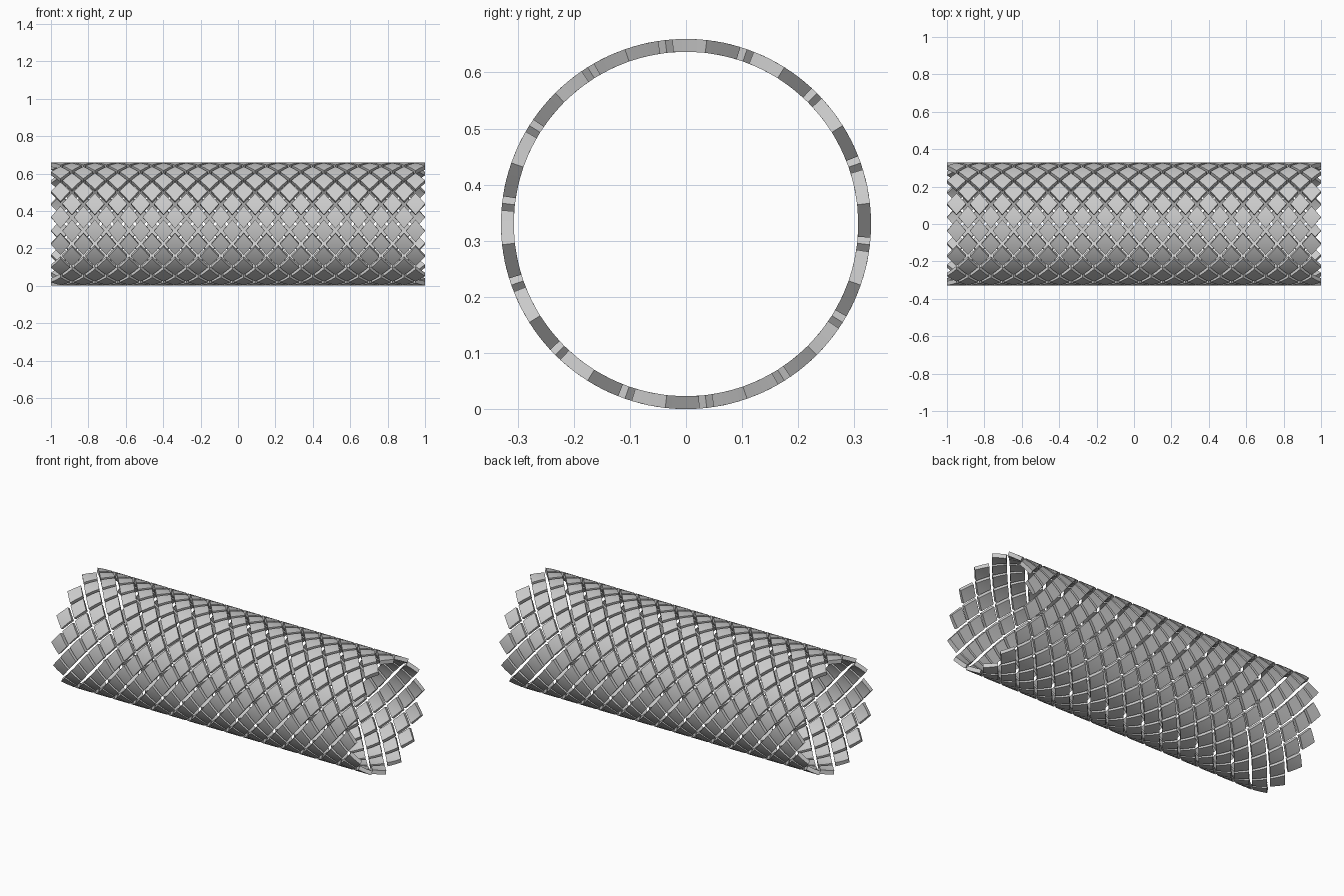
import bpy, bmesh, math

if "Cube" in bpy.data.objects:
    bpy.data.objects.remove(bpy.data.objects["Cube"])

# Tube made of separate curved diamond tiles in staggered rows
R_OUT, R_IN = 0.33, 0.307      # outer and inner radius
AROUND, ALONG = 14, 16         # tiles per ring, rings per stagger
FILL = 0.83                    # tile size relative to its cell (rest is gap)
STEPS = 4                      # facets across each tile

PITCH = 2.0 / (ALONG - 0.5 + FILL)
HALF_LEN = PITCH * FILL / 2
CELL = 2 * math.pi / AROUND
HALF_ANG = CELL * FILL / 2

bm = bmesh.new()


def point(x, ang, r):
    return bm.verts.new((x, r * math.sin(ang), R_OUT + r * math.cos(ang)))


def add_tile(cx, ca):
    """One diamond plate, bent around the tube axis."""
    layers = []
    for r in (R_OUT, R_IN):
        cols = []
        for i in range(STEPS + 1):
            t = -1 + 2 * i / STEPS
            a = ca + t * HALF_ANG
            h = HALF_LEN * (1 - abs(t))
            if h < 1e-6:
                v = point(cx, a, r)
                cols.append((v, v))
            else:
                cols.append((point(cx - h, a, r), point(cx + h, a, r)))
        layers.append(cols)
    outer, inner = layers

    def face(*vs):
        bm.faces.new(list(dict.fromkeys(vs)))

    for i in range(STEPS):
        (a0, a1), (b0, b1) = outer[i], outer[i + 1]
        (c0, c1), (d0, d1) = inner[i], inner[i + 1]
        face(a0, a1, b1, b0)      # outside
        face(c0, d0, d1, c1)      # inside
        face(a0, b0, d0, c0)      # left rim
        face(a1, c1, d1, b1)      # right rim


# Two interleaved sets of rings, offset by half a cell both ways
for j in range(ALONG):
    for k in range(AROUND):
        add_tile(1 - HALF_LEN - j * PITCH, (k + 0.25) * CELL)
        add_tile(-1 + HALF_LEN + j * PITCH, (k + 0.75) * CELL)

bmesh.ops.recalc_face_normals(bm, faces=bm.faces[:])
mesh = bpy.data.meshes.new("diamond_tile_tube")
bm.to_mesh(mesh)
bm.free()

tube = bpy.data.objects.new("diamond_tile_tube", mesh)
bpy.context.collection.objects.link(tube)

grey = bpy.data.materials.new("light_grey")
grey.diffuse_color = (0.6, 0.6, 0.6, 1)
grey.use_nodes = True
grey.node_tree.nodes["Principled BSDF"].inputs["Base Color"].default_value = grey.diffuse_color
mesh.materials.append(grey)

# Smooth the curve, keep rims sharp
bpy.context.view_layer.objects.active = tube
tube.select_set(True)
bpy.ops.object.shade_smooth_by_angle(angle=math.radians(30))
